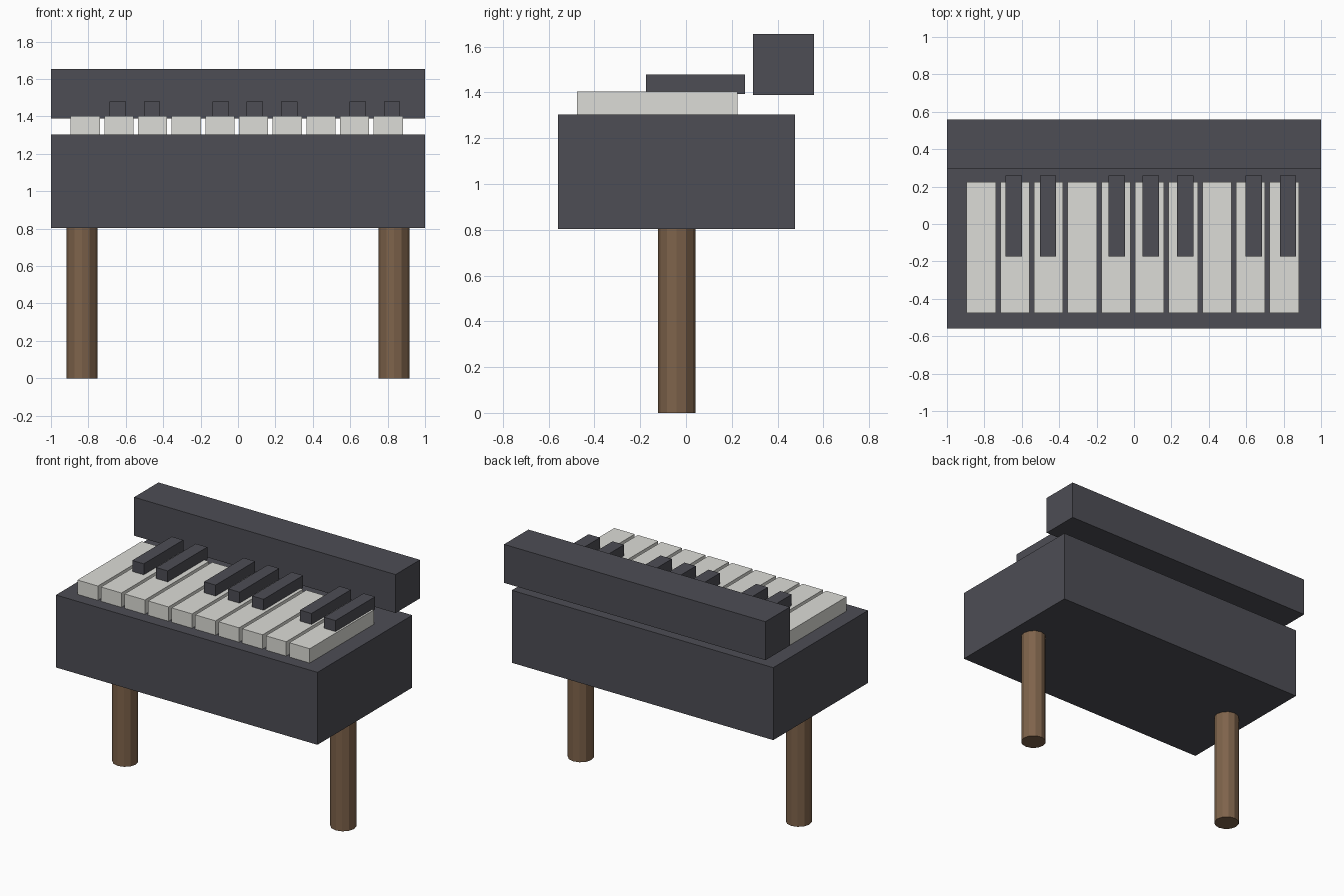
import bpy

if "Cube" in bpy.data.objects:
    bpy.data.objects.remove(bpy.data.objects["Cube"])


def material(name, color):
    mat = bpy.data.materials.new(name)
    mat.diffuse_color = (*color, 1)
    mat.use_nodes = True
    mat.node_tree.nodes["Principled BSDF"].inputs["Base Color"].default_value = mat.diffuse_color
    return mat


DARK = material("dark_lacquer", (0.075, 0.075, 0.09))
IVORY = material("ivory", (0.72, 0.72, 0.68))
WOOD = material("wood", (0.21, 0.125, 0.07))


def box(name, x, y, z, mat):
    """Box from (min, max) ranges on each axis."""
    bpy.ops.mesh.primitive_cube_add(size=1, location=[sum(r) / 2 for r in (x, y, z)])
    ob = bpy.context.object
    ob.name = name
    ob.scale = [r[1] - r[0] for r in (x, y, z)]
    bpy.ops.object.transform_apply(location=False, rotation=False, scale=True)
    ob.data.materials.append(mat)
    return ob


# Case and raised back panel
box("case", (-1, 1), (-0.56, 0.475), (0.803, 1.304), DARK)
box("back_panel", (-1, 1), (0.293, 0.56), (1.388, 1.654), DARK)

# Ten white keys
for i in range(10):
    cx = -0.817 + 0.18 * i
    box(f"white_key_{i + 1}", (cx - 0.078, cx + 0.078), (-0.475, 0.225), (1.304, 1.403), IVORY)

# Black keys in groups of two, three and two
for i in (0, 1, 3, 4, 5, 7, 8):
    cx = -0.643 + 0.1833 * i
    box(f"black_key_{i + 1}", (cx - 0.044, cx + 0.044), (-0.174, 0.258), (1.392, 1.479), DARK)

# Two round legs
for side, sx in (("left", -1), ("right", 1)):
    bpy.ops.mesh.primitive_cylinder_add(vertices=12, radius=0.082, depth=0.803,
                                        location=(sx * 0.834, -0.041, 0.4015))
    leg = bpy.context.object
    leg.name = f"{side}_leg"
    leg.data.materials.append(WOOD)
